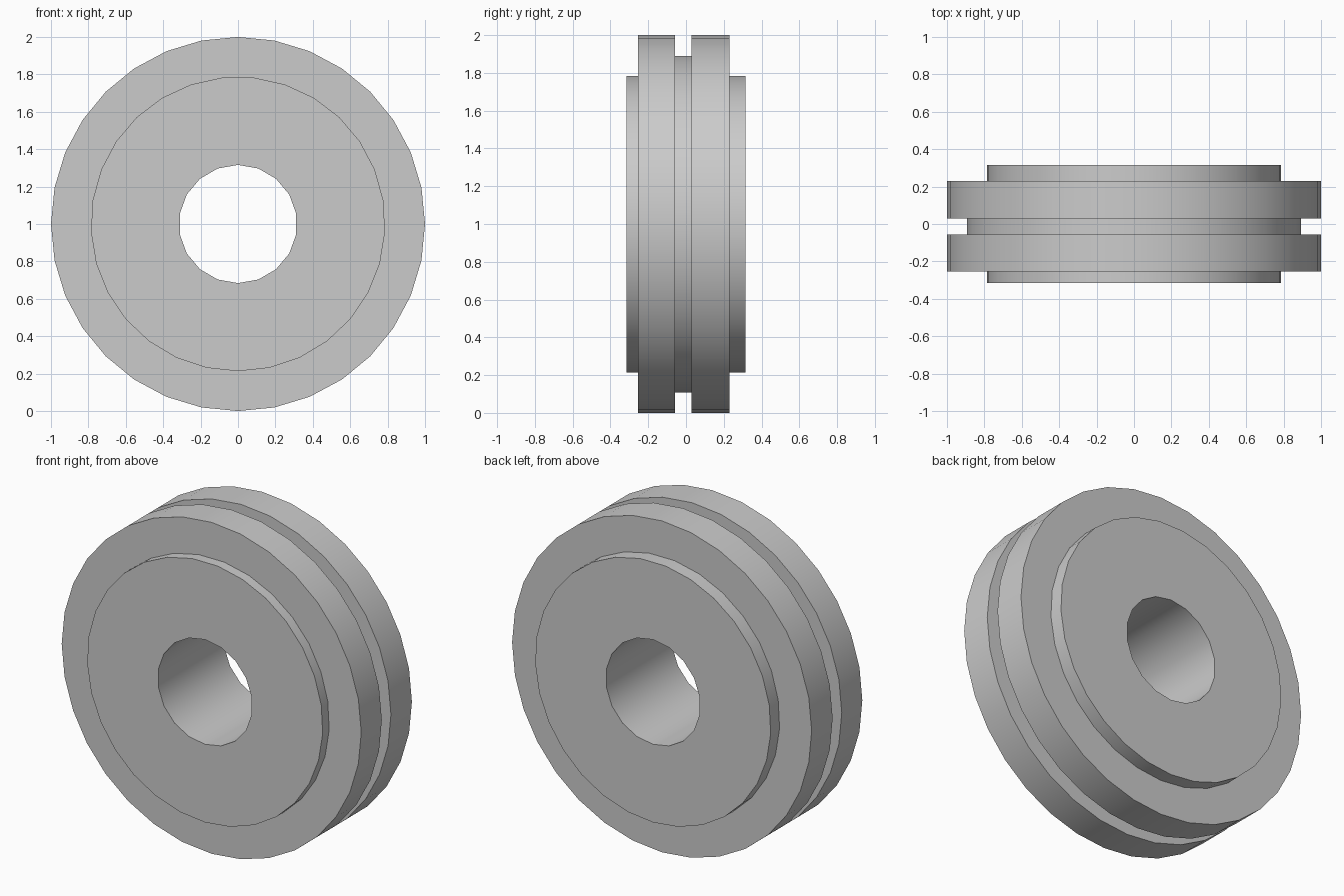
import bpy, bmesh, math

if "Cube" in bpy.data.objects:
    bpy.data.objects.remove(bpy.data.objects["Cube"], do_unlink=True)

# Radius and number of sides of each round section
HOLE, HUB, GROOVE, RIM = (0.316, 18), (0.787, 29), (0.893, 31), (1.0, 32)

# Closed cross-section running front to back, then home through the bore
PROFILE = [
    (HOLE, -0.315), (HUB, -0.315),
    (HUB, -0.253), (RIM, -0.253),
    (RIM, -0.057), (GROOVE, -0.057),
    (GROOVE, 0.03), (RIM, 0.03),
    (RIM, 0.23), (HUB, 0.23),
    (HUB, 0.315), (HOLE, 0.315),
]


def add_ring(bm, section, y):
    """Closed loop of vertices and edges with one corner at the bottom."""
    radius, sides = section
    verts = []
    for i in range(sides):
        a = math.tau * i / sides
        verts.append(bm.verts.new((radius * math.sin(a), y, 1 - radius * math.cos(a))))
    edges = [bm.edges.new((verts[i - 1], verts[i])) for i in range(sides)]
    return verts, edges


bm = bmesh.new()
rings = [add_ring(bm, section, y) for section, y in PROFILE]
for i, (section, y) in enumerate(PROFILE):
    j = (i + 1) % len(PROFILE)
    (va, ea), (vb, eb) = rings[i], rings[j]
    if section == PROFILE[j][0]:
        # Round wall
        for k in range(len(va)):
            bm.faces.new((va[k - 1], va[k], vb[k], vb[k - 1]))
    else:
        # Flat annular face
        bmesh.ops.triangle_fill(bm, edges=ea + eb, normal=(0, 1, 0), use_beauty=True)
bmesh.ops.recalc_face_normals(bm, faces=bm.faces[:])

mesh = bpy.data.meshes.new("grooved_wheel")
bm.to_mesh(mesh)
bm.free()
wheel = bpy.data.objects.new("grooved_wheel", mesh)
bpy.context.scene.collection.objects.link(wheel)

# Plain grey finish
grey = bpy.data.materials.new("light_grey")
grey.use_nodes = True
color = (0.6, 0.6, 0.6, 1)
grey.diffuse_color = color
grey.node_tree.nodes["Principled BSDF"].inputs["Base Color"].default_value = color
mesh.materials.append(grey)

# Smooth walls with crisp corners
bpy.ops.object.select_all(action="DESELECT")
wheel.select_set(True)
bpy.context.view_layer.objects.active = wheel
bpy.ops.object.shade_smooth_by_angle(angle=math.radians(30))
